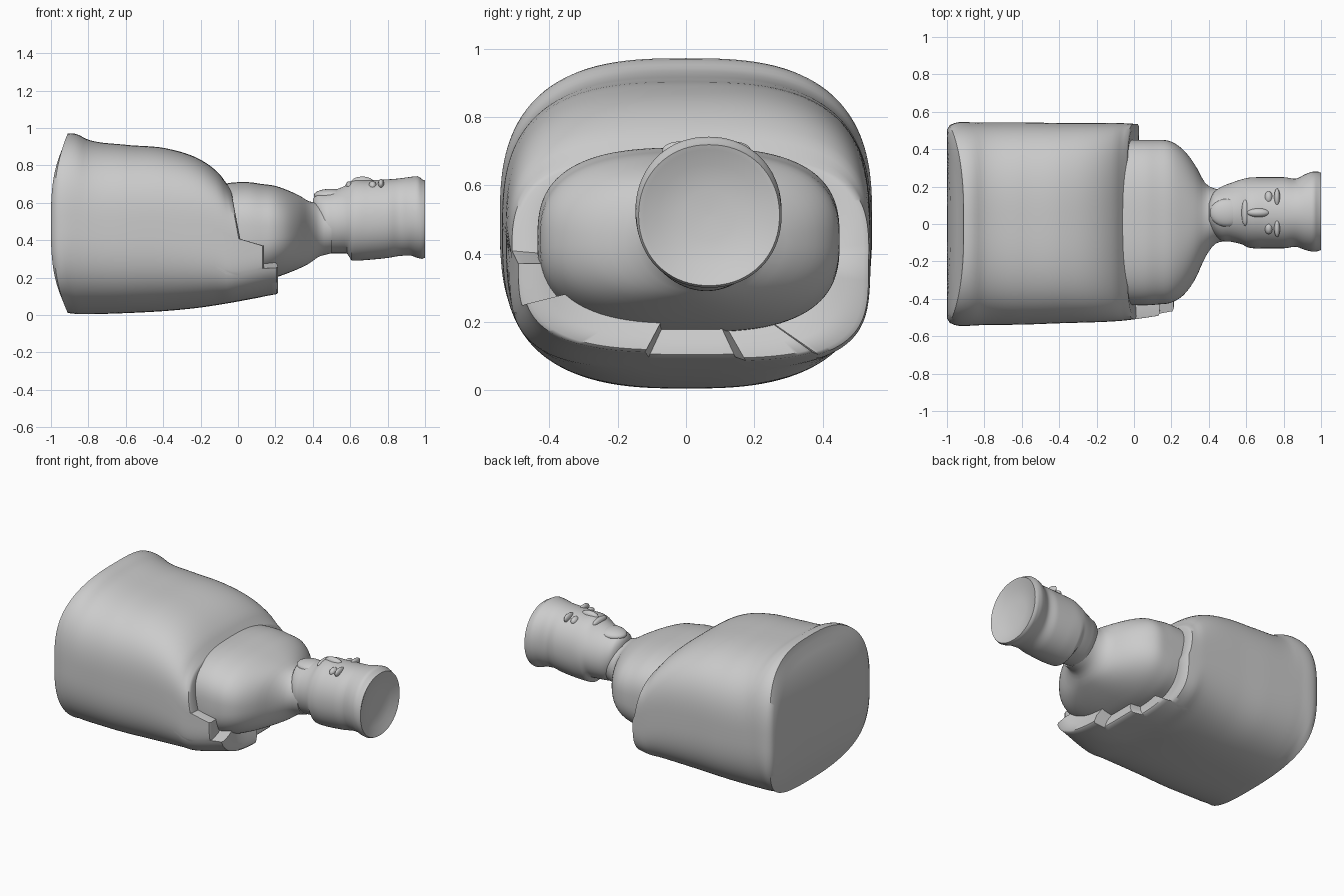
import bpy, bmesh, math

cube = bpy.data.objects.get("Cube")
if cube:
    bpy.data.objects.remove(cube, do_unlink=True)

stone = bpy.data.materials.new("grey_stone")
stone.use_nodes = True
GREY = (0.6, 0.6, 0.6, 1)
stone.diffuse_color = GREY
bsdf = stone.node_tree.nodes["Principled BSDF"]
bsdf.inputs["Base Color"].default_value = GREY
bsdf.inputs["Roughness"].default_value = 0.8


def finish(obj, angle=40):
    obj.data.materials.append(stone)
    bpy.ops.object.select_all(action='DESELECT')
    obj.select_set(True)
    bpy.context.view_layer.objects.active = obj
    bpy.ops.object.shade_smooth_by_angle(angle=math.radians(angle))


def skin(name, rings, angle=40):
    """Join closed rings of points into a capped surface."""
    bm = bmesh.new()
    loops = [[bm.verts.new(p) for p in ring] for ring in rings]
    count = len(loops[0])
    for a, b in zip(loops, loops[1:]):
        for i in range(count):
            j = (i + 1) % count
            bm.faces.new((a[i], a[j], b[j], b[i]))
    bm.faces.new(loops[0][::-1])
    bm.faces.new(loops[-1])
    bmesh.ops.recalc_face_normals(bm, faces=bm.faces)
    mesh = bpy.data.meshes.new(name)
    bm.to_mesh(mesh)
    bm.free()
    obj = bpy.data.objects.new(name, mesh)
    bpy.context.collection.objects.link(obj)
    finish(obj, angle)
    return obj


def sample(table, x):
    """Smoothly interpolated section (y0, y1, z0, z1, power) at x."""
    x = min(max(x, table[0][0]), table[-1][0])
    for k in range(len(table) - 1):
        p, q = table[k], table[k + 1]
        if x <= q[0]:
            break
    o, r = table[max(k - 1, 0)], table[min(k + 2, len(table) - 1)]
    h = q[0] - p[0]
    t = (x - p[0]) / h
    out = []
    for c in range(1, 6):
        d = (q[c] - p[c]) / h
        before = (p[c] - o[c]) / (p[0] - o[0]) if o is not p else d
        after = (r[c] - q[c]) / (r[0] - q[0]) if r is not q else d
        m0 = (before + d) / 2 if before * d > 0 else 0
        m1 = (after + d) / 2 if after * d > 0 else 0
        out.append((2*t**3 - 3*t*t + 1) * p[c] + (t**3 - 2*t*t + t) * h * m0
                   + (3*t*t - 2*t**3) * q[c] + (t**3 - t*t) * h * m1)
    return out


def point(table, x, angle, scale=1.0):
    y0, y1, z0, z1, n = sample(table, x)
    c, s = math.cos(angle), math.sin(angle)
    u = math.copysign(abs(c) ** (2 / n), c) * scale
    v = math.copysign(abs(s) ** (2 / n), s) * scale
    return x, (y0 + y1) / 2 + u * (y1 - y0) / 2, (z0 + z1) / 2 + v * (z1 - z0) / 2


def angles(count):
    return [2 * math.pi * i / count for i in range(count)]


# Robe: a broad rounded block with a bowed foot and a stepped rim
ROBE = [
    (-1.0, -.52, .52, .03, .94, 2.9),
    (-.96, -.54, .54, .015, .955, 2.9),
    (-.90, -.545, .545, .01, .972, 2.8),
    (-.86, -.543, .543, .005, .966, 2.8),
    (-.80, -.54, .543, .005, .937, 2.8),
    (-.60, -.538, .543, .01, .91, 2.9),
    (-.38, -.53, .54, .022, .89, 3.0),
    (-.20, -.525, .54, .04, .83, 3.2),
    (-.10, -.52, .54, .055, .755, 3.4),
    (-.04, -.515, .538, .065, .68, 3.6),
    (.20, -.48, .52, .11, .64, 3.2),
]


def rim(angle):
    x, y, z = point(ROBE, 0, angle)
    if z > .37:
        return -.05 + .06 * min(1, (.68 - z) / .3)
    if y < -.4 and z > .22:
        return .13
    if y < -.15:
        return .205 if z < .22 else .13
    if y < .16:
        return .13
    return .07 if y < .38 else .02


ring_angles = angles(192)
rings = []
for k in (.02, .3, .6, .85, .97):
    ring = []
    for a in ring_angles:
        x, y, z = point(ROBE, -1, a, k)
        ring.append((-1 + .1 * abs((z - .485) / .475) ** 3, y, z))
    rings.append(ring)
steps = 44
for i in range(steps + 1):
    ring = []
    for a in ring_angles:
        lift = abs(point(ROBE, -1, a)[2] - .485) / .475
        start = -.985 + .085 * lift ** 3
        ring.append(point(ROBE, start + (rim(a) - start) * i / steps, a))
    rings.append(ring)
# Rounded lip that turns inward to the torso
for inset, push in ((.97, .008), (.84, .004), (.6, -.03)):
    ring = []
    for a in ring_angles:
        x, y, z = point(ROBE, rim(a), a, inset)
        ring.append((x + push, y, z))
    rings.append(ring)
skin("robe", rings, 45)


def loft(name, table, count, steps, angle=40):
    x0, x1 = table[0][0], table[-1][0]
    xs = [x0 + (x1 - x0) * i / steps for i in range(steps + 1)]
    return [[point(table, x, a) for a in angles(count)] for x in xs]


# Torso with rounded shoulders and a narrow neck
TORSO = [
    (-.30, -.40, .42, .22, .62, 2.8),
    (-.05, -.43, .45, .17, .705, 2.8),
    (.05, -.435, .45, .17, .71, 2.8),
    (.13, -.43, .45, .18, .70, 2.7),
    (.20, -.42, .44, .20, .69, 2.6),
    (.27, -.375, .39, .225, .665, 2.4),
    (.33, -.29, .31, .25, .637, 2.2),
    (.38, -.18, .22, .275, .608, 2.1),
    (.43, -.11, .19, .31, .60, 2),
    (.50, -.09, .18, .33, .60, 2),
]
skin("torso", loft("torso", TORSO, 96, 40))

# Head with a bearded chin and a flared, dished crown
HEAD = [
    (.40, .01, .11, .50, .62, 2),
    (.42, -.04, .16, .43, .645, 2),
    (.46, -.085, .195, .35, .655, 2),
    (.52, -.095, .22, .33, .67, 2),
    (.58, -.11, .24, .33, .695, 2),
    (.61, -.125, .247, .29, .715, 2),
    (.70, -.13, .25, .295, .72, 2.1),
    (.80, -.13, .25, .305, .725, 2.1),
    (.86, -.122, .242, .315, .73, 2.1),
    (.92, -.14, .268, .318, .738, 2.1),
    (.96, -.148, .28, .305, .742, 2.1),
    (.985, -.145, .28, .30, .725, 2.1),
]
rings = loft("head", HEAD, 72, 48)
for scale, x in ((.97, 1.0), (.90, .995), (.7, .975), (.35, .962), (.02, .96)):
    rings.append([(x, *point(HEAD, .985, a, scale)[1:]) for a in angles(72)])
skin("head", rings)


# Low-relief face on the upper side of the head
def blob(name, location, size):
    bpy.ops.mesh.primitive_uv_sphere_add(segments=24, ring_count=12, location=location)
    obj = bpy.context.object
    obj.name = name
    obj.scale = size
    finish(obj, 60)


blob("nose", (.665, .06, .71), (.06, .025, .03))
blob("moustache", (.595, .06, .69), (.02, .07, .025))
blob("beard", (.50, .06, .64), (.095, .075, .035))
for side, label in ((-1, "right"), (1, "left")):
    blob(label + "_brow", (.765, .06 + side * .08, .70), (.016, .05, .028))
    blob(label + "_eye", (.72, .06 + side * .08, .69), (.022, .035, .026))
